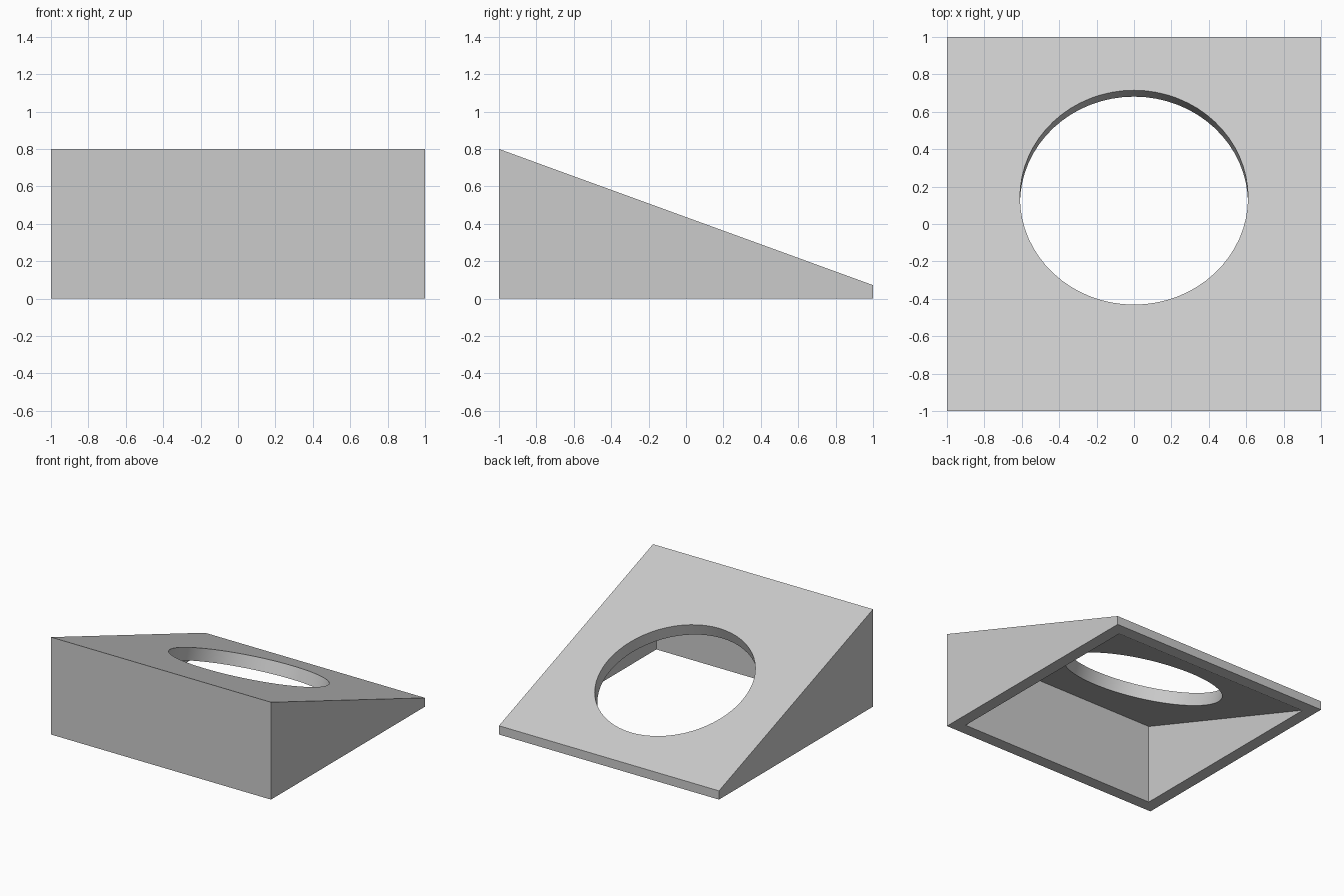
import bpy
import bmesh
from math import radians, sin, cos, tan
from mathutils import Matrix, Vector

if "Cube" in bpy.data.objects:
    bpy.data.objects.remove(bpy.data.objects["Cube"])

TILT = radians(20)      # slope of the top plate
HEIGHT = 0.8            # height of the front wall
WALL = 0.1              # wall and plate thickness
RADIUS = 0.61           # round opening
HOLE_Y = 0.142


def top_z(y):
    return HEIGHT - (y + 1) * tan(TILT)


def add_object(name, bm):
    bmesh.ops.recalc_face_normals(bm, faces=bm.faces)
    mesh = bpy.data.meshes.new(name)
    bm.to_mesh(mesh)
    bm.free()
    obj = bpy.data.objects.new(name, mesh)
    bpy.context.collection.objects.link(obj)
    return obj


def wedge(name, half, bottom, drop):
    """Side profile extruded across x, its slope lowered by drop."""
    bm = bmesh.new()
    profile = [(-half, bottom), (half, bottom),
               (half, top_z(half) - drop), (-half, top_z(-half) - drop)]
    face = bm.faces.new([bm.verts.new((-half, y, z)) for y, z in profile])
    side = bmesh.ops.extrude_face_region(bm, geom=[face])["geom"]
    verts = [v for v in side if isinstance(v, bmesh.types.BMVert)]
    bmesh.ops.translate(bm, verts=verts, vec=(2 * half, 0, 0))
    return add_object(name, bm)


# Sloped stand body
body = wedge("sloped_stand", 1, 0, 0)

# Open-bottomed cavity
cavity = wedge("cavity_cutter", 1 - WALL, -0.3, WALL / cos(TILT))

# Round opening, square to the slope
bm = bmesh.new()
place = Matrix.Translation(Vector((0, HOLE_Y, top_z(HOLE_Y)))) @ Matrix.Rotation(-TILT, 4, "X")
bmesh.ops.create_cone(bm, cap_ends=True, segments=64, radius1=RADIUS,
                      radius2=RADIUS, depth=0.4, matrix=place)
opening = add_object("opening_cutter", bm)

# Cut and tidy
bpy.ops.object.select_all(action="DESELECT")
bpy.context.view_layer.objects.active = body
body.select_set(True)
for cutter in (cavity, opening):
    cutter.hide_render = True
    mod = body.modifiers.new(cutter.name, "BOOLEAN")
    mod.operation = "DIFFERENCE"
    mod.solver = "EXACT"
    mod.object = cutter
    bpy.ops.object.modifier_apply(modifier=mod.name)
    bpy.data.objects.remove(cutter)
bpy.ops.object.shade_smooth_by_angle(angle=radians(15))

# Single grey finish
grey = bpy.data.materials.new("light grey")
grey.use_nodes = True
colour = (0.6, 0.6, 0.6, 1)
grey.diffuse_color = colour
grey.node_tree.nodes["Principled BSDF"].inputs["Base Color"].default_value = colour
body.data.materials.clear()
body.data.materials.append(grey)
